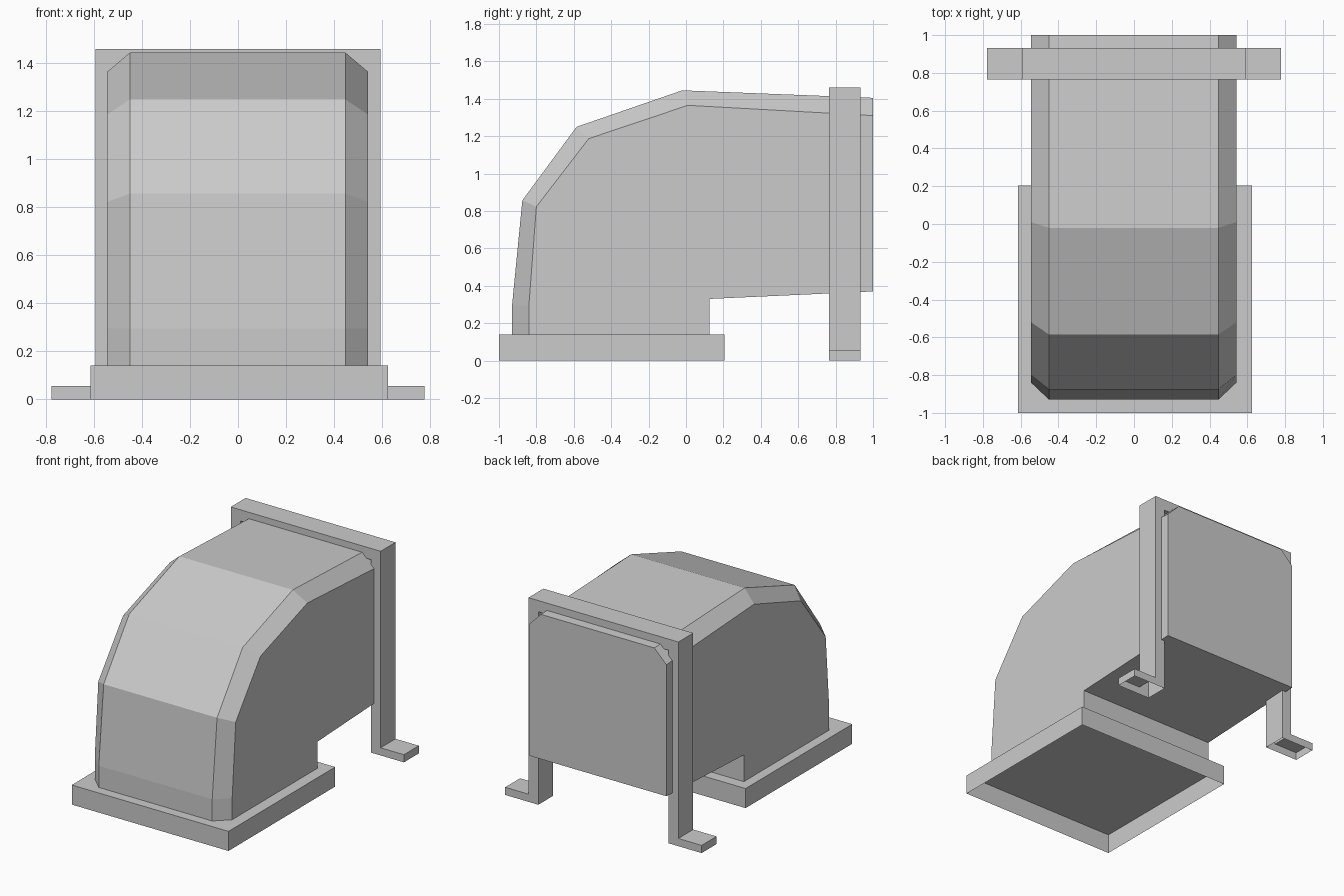
import bpy, bmesh

if "Cube" in bpy.data.objects:
    bpy.data.objects.remove(bpy.data.objects["Cube"])


def make_object(name, bm):
    bmesh.ops.recalc_face_normals(bm, faces=bm.faces)
    mesh = bpy.data.meshes.new(name)
    bm.to_mesh(mesh)
    bm.free()
    obj = bpy.data.objects.new(name, mesh)
    bpy.context.collection.objects.link(obj)
    return obj


def open_prism(name, profile, y0, y1):
    """Extrude an (x, z) profile along y, closed all round except underneath."""
    bm = bmesh.new()
    verts = [bm.verts.new((x, y0, z)) for x, z in profile]
    face = bm.faces.new(verts)
    ext = bmesh.ops.extrude_face_region(bm, geom=[face], use_keep_orig=True)
    moved = [g for g in ext["geom"] if isinstance(g, bmesh.types.BMVert)]
    bmesh.ops.translate(bm, verts=moved, vec=(0, y1 - y0, 0))
    bmesh.ops.recalc_face_normals(bm, faces=bm.faces)
    under = [f for f in bm.faces if all(v.co.z < 0.001 for v in f.verts)]
    bmesh.ops.delete(bm, geom=under, context='FACES')
    return make_object(name, bm)


# Elbow duct: outer ridge and side-panel profiles in (y, z)
outer = [(-0.93, 0.14), (-0.93, 0.295), (-0.875, 0.857), (-0.585, 1.25), (-0.02, 1.445), (1.0, 1.405)]
inner = [(-0.84, 0.14), (-0.84, 0.295), (-0.80, 0.823), (-0.52, 1.187), (0.01, 1.365), (1.0, 1.31)]
belly = [(1.0, 0.37), (0.125, 0.33), (0.125, 0.14)]

bm = bmesh.new()
columns = [[bm.verts.new((x, y, z)) for y, z in prof]
           for x, prof in ((-0.545, inner), (-0.45, outer), (0.447, outer), (0.542, inner))]
low_l, low_r = [[bm.verts.new((x, y, z)) for y, z in belly] for x in (-0.545, 0.542)]

for a, b in zip(columns, columns[1:]):               # chamfers and curved back
    for i in range(len(outer) - 1):
        bm.faces.new((a[i], b[i], b[i + 1], a[i + 1]))
for i in range(2):                                   # underside of the elbow
    bm.faces.new((low_l[i], low_r[i], low_r[i + 1], low_l[i + 1]))
bm.faces.new(columns[0] + low_l)                     # side panels
bm.faces.new(columns[3] + low_r)
bm.faces.new([c[-1] for c in columns] + [low_r[0], low_l[0]])   # end panel
bm.faces.new([c[0] for c in columns] + [low_r[2], low_l[2]])    # base opening
make_object("elbow_duct", bm)

# Base flange, hollow underneath
open_prism("base_flange", [(-0.615, 0), (0.625, 0), (0.625, 0.14), (-0.615, 0.14)], -1.0, 0.205)

# Support frame: two legs with outward feet and a top bar
half = [(0.515, 1.38), (0.515, 0), (0.777, 0), (0.777, 0.055), (0.593, 0.055), (0.593, 1.46)]
open_prism("support_frame", half + [(-x, z) for x, z in reversed(half)], 0.765, 0.933)
